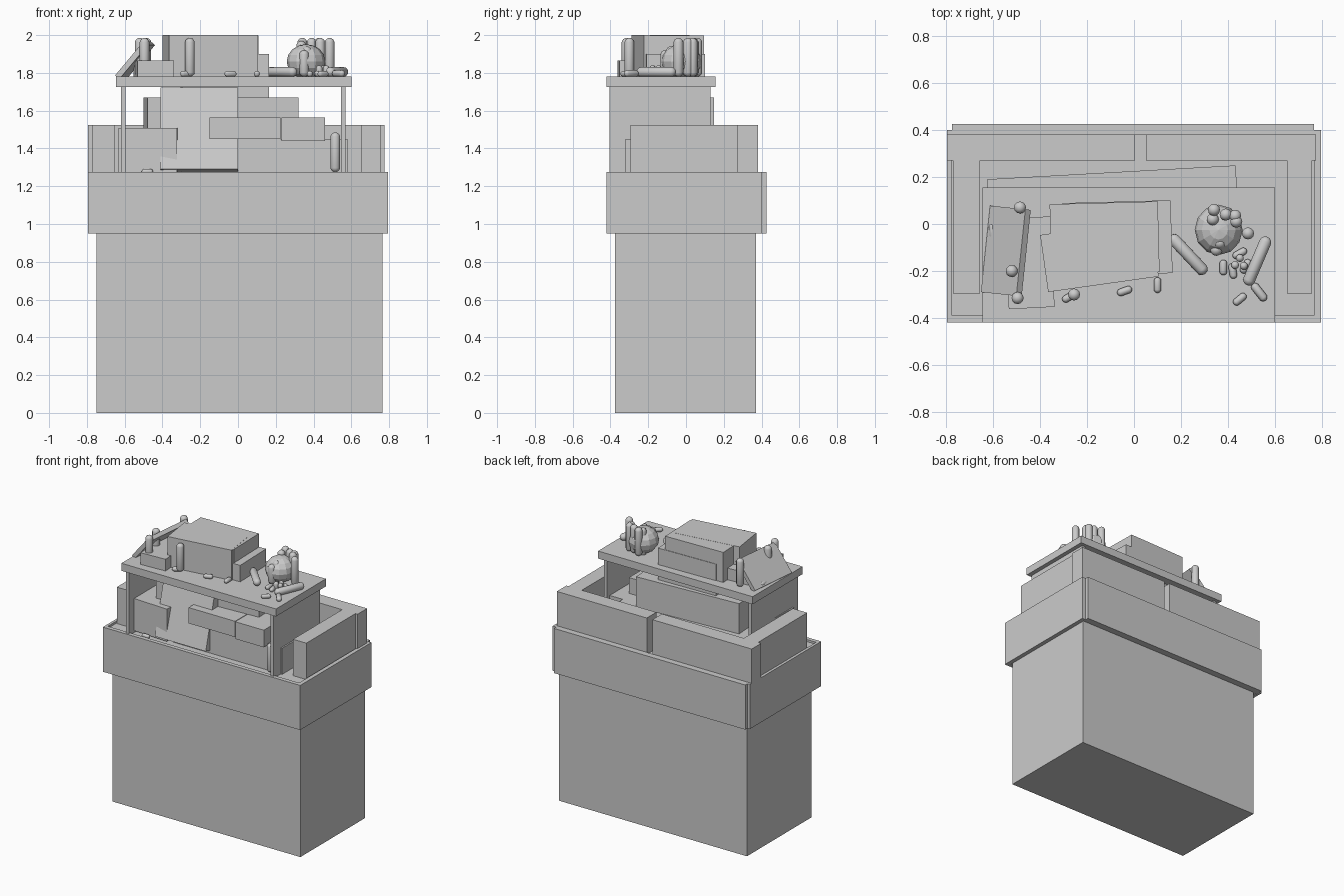
import bpy, bmesh, math
from mathutils import Matrix, Vector, Euler


def finish(name, bm, matrix, smooth=False):
    mesh = bpy.data.meshes.new(name)
    bm.transform(matrix)
    for f in bm.faces:
        f.smooth = smooth
    bm.to_mesh(mesh)
    bm.free()
    ob = bpy.data.objects.new(name, mesh)
    bpy.context.collection.objects.link(ob)
    return ob


def box(name, centre, size, rot=(0, 0, 0)):
    bm = bmesh.new()
    bmesh.ops.create_cube(bm, size=1)
    r = Euler([math.radians(a) for a in rot]).to_matrix().to_4x4()
    return finish(name, bm, Matrix.Translation(centre) @ r @ Matrix.Diagonal((*size, 1)))


def span(name, x0, x1, y0, y1, z0, z1, turn=0):
    return box(name, ((x0 + x1) / 2, (y0 + y1) / 2, (z0 + z1) / 2),
               (x1 - x0, y1 - y0, z1 - z0), (0, 0, turn))


def capsule(name, a, b, r):
    # a and b are the outer tips
    a, b = Vector(a), Vector(b)
    d = b - a
    half = d.length / 2 - r
    bm = bmesh.new()
    bmesh.ops.create_uvsphere(bm, u_segments=12, v_segments=9, radius=r)
    for v in bm.verts:
        v.co.z += half if v.co.z > 0 else -half
    q = d.to_track_quat('Z', 'Y').to_matrix().to_4x4()
    return finish(name, bm, Matrix.Translation((a + b) / 2) @ q, True)


# Pedestal and surrounding tray
span("pedestal", -0.75, 0.765, -0.375, 0.37, 0, 0.96)
span("tray_floor", -0.775, 0.775, -0.39, 0.38, 0.955, 1.26)
span("tray_front", -0.795, 0.795, -0.42, -0.39, 0.95, 1.275)
span("tray_back", -0.775, 0.765, 0.38, 0.425, 0.95, 1.275)
span("tray_left", -0.795, -0.775, -0.42, 0.40, 0.95, 1.275)
span("tray_right", 0.765, 0.795, -0.42, 0.40, 0.95, 1.275)

# Low walls standing in the tray
span("wall_back_left", -0.795, 0.005, 0.27, 0.38, 1.255, 1.525)
span("wall_back_right", 0.05, 0.775, 0.27, 0.38, 1.255, 1.525)
span("wall_left", -0.77, -0.655, -0.295, 0.27, 1.255, 1.525)
span("wall_right", 0.65, 0.757, -0.295, 0.27, 1.255, 1.525)

# Table
TOP = 1.78
span("table_top", -0.645, 0.60, -0.42, 0.155, 1.725, TOP)
for side, x0 in (("left", -0.62), ("right", 0.545)):
    span("table_leg_" + side, x0, x0 + 0.024, -0.405, 0.13, 1.26, 1.725)

# Boxes stored under the table
box("rear_slab", (-0.085, 0.005, 1.36), (1.06, 0.43, 0.18), (0, 0, 3.2))
span("lower_box", -0.30, 0.58, -0.32, 0.10, 1.26, 1.45)
box("upper_box", (-0.09, -0.055, 1.56), (0.80, 0.36, 0.22), (0, 0, 3.2))
span("middle_box_left", -0.15, 0.225, -0.355, 0.0, 1.45, 1.565)
span("middle_box_right", 0.23, 0.46, -0.36, 0.0, 1.44, 1.565)
box("leaning_panel", (-0.205, -0.27, 1.495), (0.41, 0.09, 0.445), (-15, 0, 0))
box("left_box", (-0.47, -0.20, 1.39), (0.31, 0.30, 0.235), (0, 0, -3))

# Boxes on the table
box("yellow_box", (-0.147, -0.135, 1.89), (0.475, 0.245, 0.22), (0, 0, 8))
box("tall_box", (-0.125, -0.06, 1.889), (0.46, 0.30, 0.22), (0, 0, 1.5))
box("long_box", (-0.07, -0.06, 1.785), (0.46, 0.31, 0.23), (0, 0, 1.5))
box("flat_box", (-0.445, -0.165, 1.82), (0.195, 0.385, 0.09), (0, 0, 3))
box("slanted_board", (-0.545, -0.115, 1.867), (0.235, 0.37, 0.03), (0, -50, -6))

# Faceted ball
bm = bmesh.new()
bmesh.ops.create_uvsphere(bm, u_segments=12, v_segments=8, radius=0.102)
finish("faceted_ball", bm, Matrix.Translation((0.36, -0.025, 1.86))
       @ Matrix.Diagonal((1, 1.05, 0.9, 1)))

# Standing bottles: x, y, top height
standing = [(0.34, 0.06, 1.985), (0.39, 0.04, 1.985), (0.43, 0.035, 1.985),
            (0.435, 0.01, 1.985), (0.335, 0.02, 1.97), (0.485, -0.04, 1.985),
            (0.365, -0.08, 1.94), (0.35, -0.11, 1.92), (-0.485, 0.07, 1.985),
            (-0.52, -0.20, 1.985), (-0.495, -0.315, 1.985), (-0.255, -0.30, 1.985)]
for i, (x, y, z) in enumerate(standing):
    capsule(f"standing_bottle_{i}", (x, y, z - 0.205 if z > 1.95 else TOP), (x, y, z), 0.026)
capsule("bottle_under_table", (0.515, -0.36, 1.275), (0.515, -0.36, 1.485), 0.026)

# Lying bottles
z = TOP + 0.025
capsule("lying_bottle_0", (0.155, -0.05, z), (0.305, -0.21, z), 0.026)
capsule("lying_bottle_1", (0.568, -0.055, z), (0.48, -0.26, z), 0.026)

# Small pellets: x, y, direction in degrees
pellets = [(-0.275, -0.31, 30), (-0.04, -0.285, 20), (0.10, -0.26, 90),
           (0.38, -0.185, 90), (0.42, -0.20, 100), (0.45, -0.125, 30),
           (0.475, -0.18, 60), (0.45, -0.32, 40), (-0.60, -0.03, 90)]
for i, (x, y, deg) in enumerate(pellets):
    dx, dy = 0.033 * math.cos(math.radians(deg)), 0.033 * math.sin(math.radians(deg))
    capsule(f"pellet_{i}", (x - dx, y - dy, 1.795), (x + dx, y + dy, 1.795), 0.016)
capsule("pellet_low", (-0.51, -0.375, 1.278), (-0.45, -0.375, 1.278), 0.014)

# Small vials
for i, (x, y) in enumerate([(0.45, -0.145), (0.43, -0.175), (0.467, -0.178)]):
    capsule(f"vial_{i}", (x, y, TOP), (x, y, 1.84), 0.017)
capsule("vial_lying", (0.505, -0.255, 1.797), (0.56, -0.325, 1.797), 0.018)
